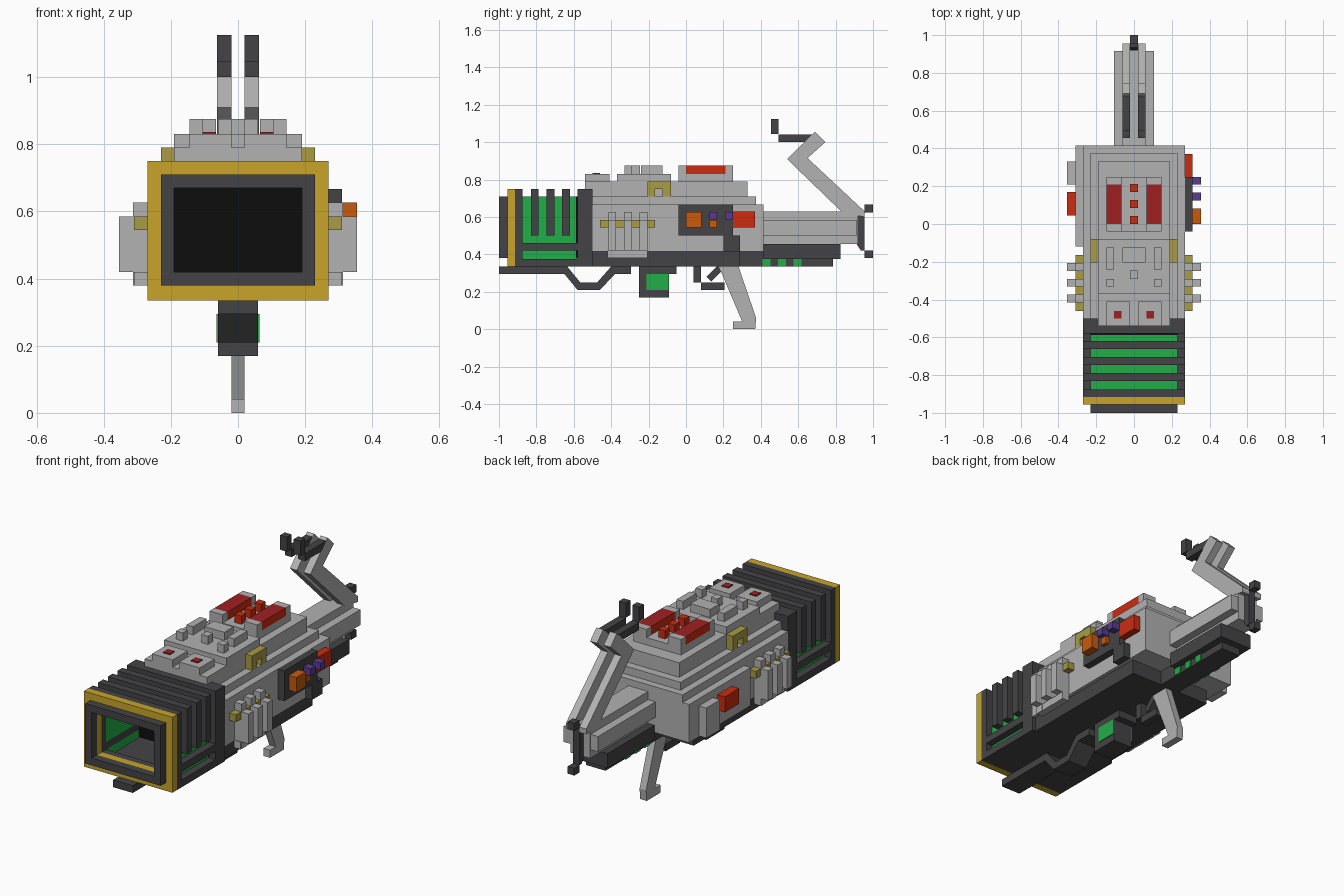
import bpy, bmesh

cube = bpy.data.objects.get("Cube")
if cube:
    bpy.data.objects.remove(cube)


def material(name, hex_code):
    def linear(c):
        return c / 12.92 if c <= 0.04045 else ((c + 0.055) / 1.055) ** 2.4
    rgb = [linear(int(hex_code[i:i + 2], 16) / 255) for i in (0, 2, 4)]
    m = bpy.data.materials.new(name)
    m.use_nodes = True
    m.diffuse_color = (*rgb, 1)
    m.node_tree.nodes["Principled BSDF"].inputs["Base Color"].default_value = (*rgb, 1)
    return m


grey = material("light_grey", "b2b2b2")
dark = material("dark_grey", "444446")
black = material("black", "0d0d0d")
gold = material("gold", "c8a52a")
olive = material("olive", "a89c45")
green = material("green", "22ae49")
red = material("bright_red", "cc2c10")
crimson = material("dark_red", "a02022")
orange = material("orange", "c85a0e")
purple = material("purple", "5a3c90")


def finish(name, bm, *mats):
    bmesh.ops.recalc_face_normals(bm, faces=bm.faces)
    mesh = bpy.data.meshes.new(name)
    bm.to_mesh(mesh)
    bm.free()
    for m in mats:
        mesh.materials.append(m)
    ob = bpy.data.objects.new(name, mesh)
    bpy.context.collection.objects.link(ob)
    return ob


def extrude(name, mat, outline, spans):
    """Extrude a side outline of (y, z) points across each span of x."""
    bm = bmesh.new()
    for a, b in spans:
        left, right = ([bm.verts.new((x, y, z)) for y, z in outline] for x in (a, b))
        bm.faces.new(left)
        bm.faces.new(right[::-1])
        for i in range(len(outline)):
            j = (i + 1) % len(outline)
            bm.faces.new((left[i], left[j], right[j], right[i]))
    return finish(name, bm, mat)


def box(name, mat, xs, ys, zs, mirror=False):
    spans = [xs] + ([(-xs[1], -xs[0])] if mirror else [])
    (a, b), (c, d) = ys, zs
    return extrude(name, mat, [(a, c), (b, c), (b, d), (a, d)], spans)


def mid(name, mat, half, ys, zs):
    return box(name, mat, (-half, half), ys, zs)


def frame(name, mat, outer, inner, ys):
    """Rectangular ring; outer and inner are (half width, bottom, top)."""
    bm = bmesh.new()
    rings = []
    for y in ys:
        for w, lo, hi in (outer, inner):
            rings.append([bm.verts.new(p) for p in
                          ((-w, y, lo), (w, y, lo), (w, y, hi), (-w, y, hi))])
    for a, b in ((0, 1), (1, 3), (3, 2), (2, 0)):
        for i in range(4):
            j = (i + 1) % 4
            bm.faces.new((rings[a][i], rings[a][j], rings[b][j], rings[b][i]))
    return finish(name, bm, mat)


# Muzzle frames
mouth, bore, shell = (.19, .42, .67), (.23, .38, .71), (.27, .335, .75)
frame("muzzle_lip", dark, bore, mouth, (-1, -.955))
frame("muzzle_band", gold, shell, mouth, (-.955, -.915))
frame("muzzle_collar", dark, shell, mouth, (-.915, -.875))
mid("barrel_back_block", dark, .27, (-.58, -.5), (.335, .75))
mid("bore_back", black, .23, (-.588, -.58), (.38, .71))

# Barrel tray and glowing core
barrel = (-.875, -.58)
mid("barrel_floor", dark, .27, barrel, (.335, .375))
box("barrel_rail", dark, (.19, .27), barrel, (.42, .46), True)
box("lower_core", green, (.19, .23), barrel, (.375, .42), True)
box("side_core", green, (.19, .23), barrel, (.46, .71), True)
mid("top_core", green, .19, barrel, (.67, .71))
for i in range(3):
    y = -.83 + i * .084
    box(f"fin_side_{i}", dark, (.23, .27), (y, y + .042), (.5, .75), True)
    mid(f"fin_top_{i}", dark, .23, (y, y + .042), (.71, .75))

# Stepped main body
mid("underbody", dark, .25, (-.5, .29), (.335, .415))
mid("main_body", grey, .27, (-.5, .415), (.415, .667))
mid("body_step", grey, .23, (-.5, .375), (.667, .71))
mid("upper_deck", grey, .19, (-.5, .33), (.71, .79))
mid("front_overhang", grey, .19, (-.54, -.5), (.75, .79))
mid("middle_plate", grey, .19, (-.37, -.08), (.79, .83))
mid("rear_plate", grey, .145, (-.04, .25), (.79, .83))

# Top details
box("front_pad", grey, (.02, .145), (-.54, -.41), (.79, .83), True)
box("front_light", crimson, (.065, .105), (-.5, -.46), (.83, .836), True)
mid("center_block", grey, .06, (-.205, -.125), (.83, .875))
mid("small_center_block", grey, .02, (-.29, -.245), (.83, .875))
box("long_side_block", grey, (.105, .145), (-.24, -.125), (.83, .875), True)
box("small_side_block", grey, (.105, .145), (-.33, -.29), (.83, .875), True)
for end, y in (("front", -.04), ("rear", .21)):
    box(f"rail_{end}_cap", grey, (.065, .145), (y, y + .04), (.83, .875), True)
rail = box("red_rail", red, (.065, .145), (0, .21), (.83, .875), True)
rail.data.materials.append(crimson)
for face in rail.data.polygons:
    face.material_index = int(face.normal.z > .5)
for i in range(3):
    mid(f"top_button_{i}", red, .02, (i * .085, i * .085 + .042), (.83, .875))
arch = [(-.205, .71), (-.165, .71), (-.165, .75), (-.125, .75),
        (-.125, .71), (-.08, .71), (-.08, .79), (-.205, .79)]
extrude("side_arch", olive, arch, [(.19, .23), (-.23, -.19)])

# Ribs on both flanks
box("rib_strip", olive, (.27, .31), (-.46, -.165), (.545, .585), True)
box("rib_foot", grey, (.27, .31), (-.42, -.21), (.38, .42), True)
for i in range(3):
    ys = (-.415 + i * .083, -.373 + i * .083)
    box(f"rib_{i}", grey, (.27, .312), ys, (.38, .627), True)
    box(f"rib_ridge_{i}", grey, (.31, .355), ys, (.42, .585), True)

# Left control panel
box("control_panel", dark, (.27, .31), (-.04, .25), (.5, .667))
box("control_panel_foot", dark, (.27, .31), (.2, .29), (.415, .5))
box("red_side_box", red, (.27, .31), (.25, .37), (.545, .63))
box("orange_switch", orange, (.31, .355), (0, .083), (.545, .627))
box("small_orange_switch", orange, (.31, .33), (.125, .165), (.545, .585))
for i in range(2):
    y = .125 + i * .083
    box(f"purple_switch_{i}", purple, (.31, .355), (y, y + .042), (.587, .627))

# Right flank plates
box("right_panel", grey, (-.31, -.27), (-.12, .415), (.415, .625))
box("right_plate", grey, (-.355, -.31), (.21, .33), (.42, .585))
box("right_red_box", red, (-.355, -.31), (.045, .17), (.5, .585))

# Tail
mid("tail_core", grey, .06, (.415, .92), (.455, .63))
mid("tail_sides", grey, .105, (.415, .915), (.5, .585))
mid("tail_underside", dark, .06, (.29, .785), (.335, .42))
mid("tail_upper_underside", dark, .1, (.415, .825), (.375, .455))
for i in range(3):
    y = .41 + i * .083
    box(f"tail_light_{i}", green, (.06, .067), (y, y + .042), (.335, .375), True)
plate = [(.915, .45), (.935, .42), (.955, .42), (.955, .63), (.935, .63), (.915, .6)]
extrude("tail_plate", dark, plate, [(-.02, .02)])
mid("tail_knob_top", dark, .02, (.955, 1), (.625, .667))
mid("tail_knob_bottom", dark, .02, (.955, 1), (.38, .42))

# Folded twin arms
pair = [(.02, .062), (-.062, -.02)]
arm = [(.955, .6), (.955, .63), (.65, .915), (.745, 1), (.69, 1.055), (.54, .91), (.84, .62)]
extrude("stock_arm", grey, arm, pair)
hook = [(.455, 1.045), (.495, 1.045), (.495, 1), (.64, 1), (.68, 1.042), (.495, 1.042),
        (.495, 1.125), (.455, 1.125)]
extrude("arm_hook", dark, hook, pair)

# Grip, trigger, magazine and front handle
grip = [(.165, .425), (.25, .425), (.375, .06), (.37, 0), (.25, 0), (.25, .042), (.3, .042),
        (.165, .36)]
extrude("grip", grey, grip, [(-.02, .02)])
mid("trigger_guard_post", dark, .02, (.04, .08), (.25, .335))
mid("trigger_guard_bar", dark, .02, (.08, .205), (.21, .25))
trigger = [(.11, .28), (.135, .255), (.19, .31), (.19, .335), (.165, .335)]
extrude("trigger", dark, trigger, [(-.02, .02)])
mid("magazine", dark, .06, (-.25, -.09), (.17, .335))
mid("magazine_lip", dark, .06, (-.09, -.05), (.295, .335))
box("magazine_window", green, (.06, .064), (-.21, -.09), (.21, .295), True)
handle = [(-1, .335), (-1, .295), (-.65, .295), (-.58, .21), (-.46, .21), (-.38, .295),
          (-.295, .295), (-.295, .335), (-.4, .335), (-.475, .25), (-.565, .25), (-.635, .335)]
extrude("front_handle", dark, handle, [(-.06, .06)])
